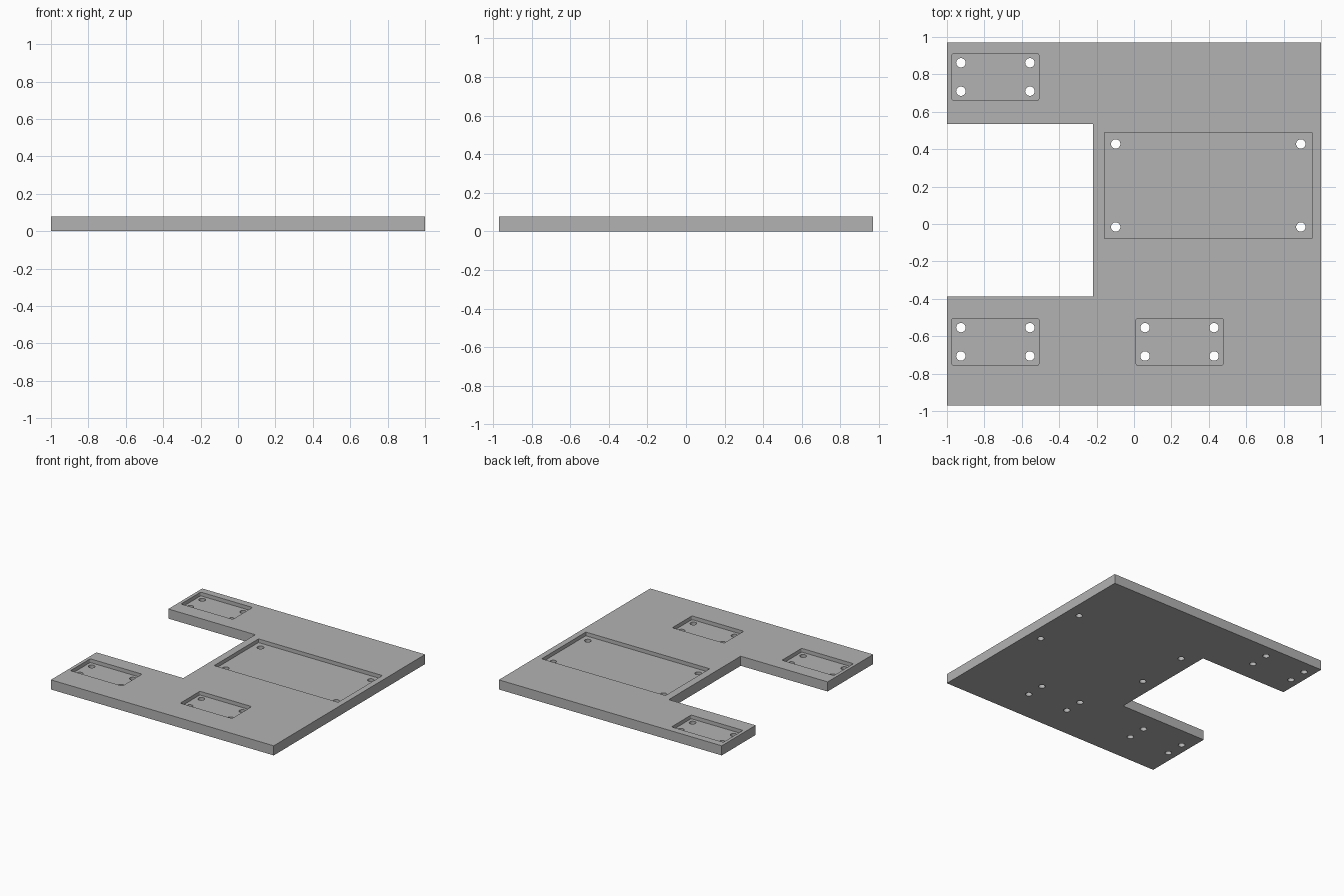
import bpy
import bmesh
from mathutils import Matrix, Vector

if "Cube" in bpy.data.objects:
    bpy.data.objects.remove(bpy.data.objects["Cube"])

THICK = 0.078
POCKET_FLOOR = 0.048
HOLE_R = 0.025

grey = bpy.data.materials.new("plate grey")
grey.use_nodes = True
grey.diffuse_color = (0.45, 0.45, 0.45, 1)
grey.node_tree.nodes["Principled BSDF"].inputs["Base Color"].default_value = grey.diffuse_color


def make_object(name, bm):
    bmesh.ops.recalc_face_normals(bm, faces=bm.faces)
    mesh = bpy.data.meshes.new(name)
    bm.to_mesh(mesh)
    bm.free()
    mesh.materials.append(grey)
    obj = bpy.data.objects.new(name, mesh)
    bpy.context.collection.objects.link(obj)
    return obj


def add_box(bm, x0, x1, y0, y1, z0, z1, radius):
    """Box with rounded vertical corners."""
    centre = Vector((x0 + x1, y0 + y1, z0 + z1)) / 2
    size = Matrix.Diagonal((x1 - x0, y1 - y0, z1 - z0, 1))
    verts = bmesh.ops.create_cube(bm, size=1, matrix=Matrix.Translation(centre) @ size)["verts"]
    edges = {e for v in verts for e in v.link_edges
             if abs(e.verts[0].co.z - e.verts[1].co.z) > 0.01}
    bmesh.ops.bevel(bm, geom=list(edges), offset=radius, segments=3,
                    profile=0.5, affect='EDGES')


# C-shaped mounting plate
outline = [(-1, -0.97), (1, -0.97), (1, 0.97), (-1, 0.97),
           (-1, 0.535), (-0.22, 0.535), (-0.22, -0.387), (-1, -0.387)]
bm = bmesh.new()
base = bm.faces.new([bm.verts.new((x, y, 0)) for x, y in outline])
top = bmesh.ops.extrude_face_region(bm, geom=[base])["geom"]
bmesh.ops.translate(bm, vec=(0, 0, THICK),
                    verts=[v for v in top if isinstance(v, bmesh.types.BMVert)])
plate = make_object("mounting_plate", bm)

# Pockets: centre, half size, half spacing of the corner holes, corner radius
small = (0.2325, 0.126, 0.1845, 0.076, 0.01)
large = (0.556, 0.2835, 0.495, 0.222, 0.004)
pockets = [(-0.741, 0.786, small), (-0.741, -0.63, small),
           (0.2435, -0.63, small), (0.397, 0.206, large)]

pocket_bm, hole_bm = bmesh.new(), bmesh.new()
for cx, cy, (hx, hy, sx, sy, radius) in pockets:
    add_box(pocket_bm, cx - hx, cx + hx, cy - hy, cy + hy,
            POCKET_FLOOR, THICK + 0.1, radius)
    for i in (-1, 1):
        for j in (-1, 1):
            bmesh.ops.create_cone(
                hole_bm, cap_ends=True, segments=32, radius1=HOLE_R, radius2=HOLE_R,
                depth=0.4, matrix=Matrix.Translation((cx + i * sx, cy + j * sy, 0)))

# Cut the recesses, then the screw holes
bpy.context.view_layer.objects.active = plate
for name, cut_bm in (("pocket_cutter", pocket_bm), ("screw_hole_cutter", hole_bm)):
    cutter = make_object(name, cut_bm)
    cutter.hide_render = True
    mod = plate.modifiers.new(name, 'BOOLEAN')
    mod.operation = 'DIFFERENCE'
    mod.solver = 'EXACT'
    mod.object = cutter
    bpy.ops.object.modifier_apply(modifier=mod.name)
    bpy.data.objects.remove(cutter)

# Round hole walls, crisp plate edges
bpy.ops.object.select_all(action='DESELECT')
plate.select_set(True)
bpy.ops.object.shade_smooth_by_angle(angle=0.6)
